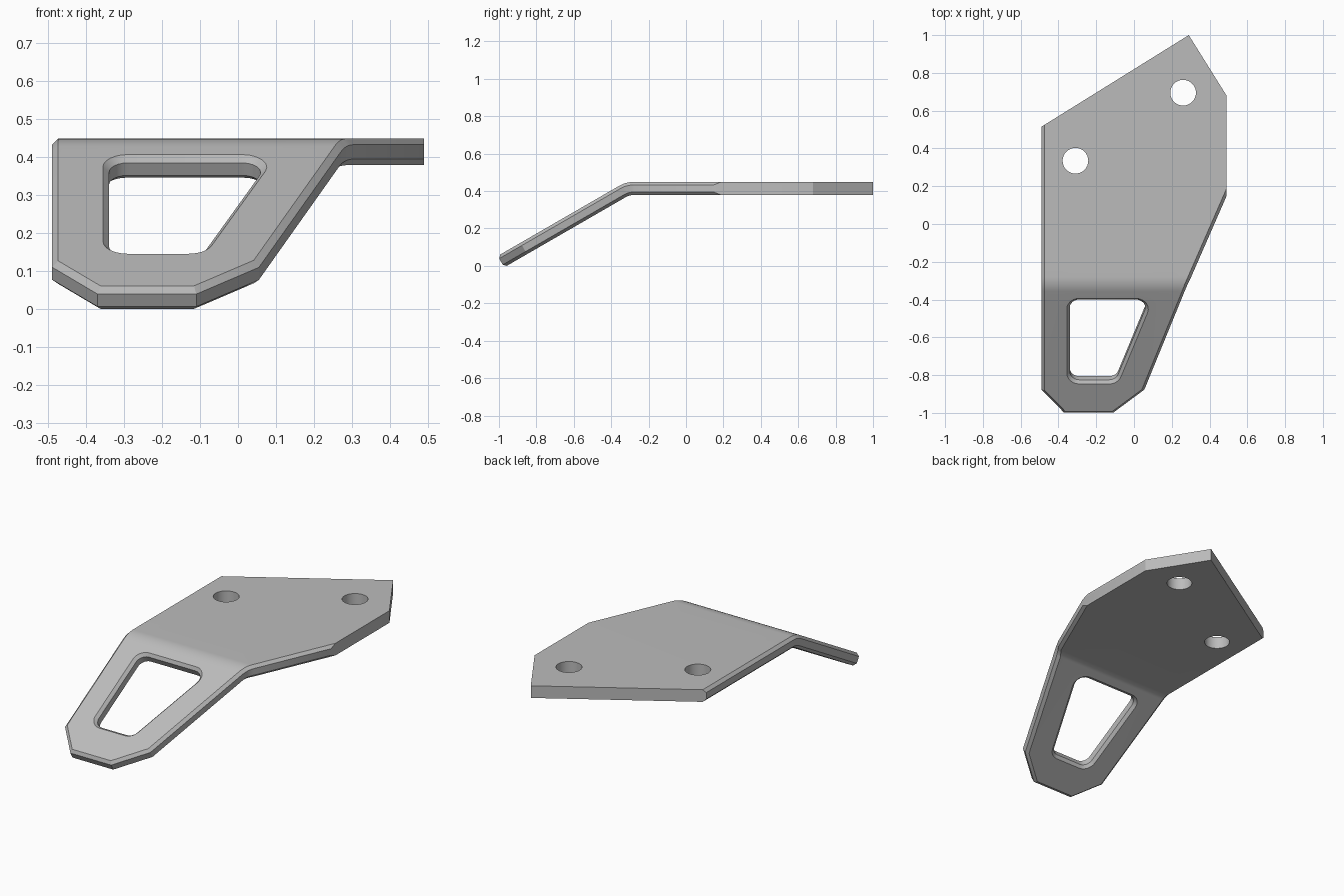
import bpy, bmesh, math
from mathutils import Vector

cube = bpy.data.objects.get("Cube")
if cube:
    bpy.data.objects.remove(cube)

TOP, THICK, CHAMFER = 0.449, 0.07, 0.016
ANGLE, RADIUS = math.radians(30), 0.16
BEND_START = -0.321 + RADIUS * math.tan(ANGLE / 2)
BEND_END = BEND_START - RADIUS * ANGLE


def offset(points, distances):
    """Move each edge of a loop to its left by its own distance."""
    result = []
    for i, p in enumerate(points):
        a = (p - points[i - 1]).normalized()
        b = (points[(i + 1) % len(points)] - p).normalized()
        da, db = distances[i - 1], distances[i]
        det = a.x * b.y - a.y * b.x
        result.append(p + (b * da - a * db) / det if abs(det) > 1e-4
                      else p + Vector((-b.y, b.x)) * db)
    return result


def rounded(points, radius, steps=6):
    """Replace each corner of a loop by an arc."""
    result = []
    for i, p in enumerate(points):
        u = (points[i - 1] - p).normalized()
        v = (points[(i + 1) % len(points)] - p).normalized()
        half = u.angle(v) / 2
        centre = p + (u + v).normalized() * radius / math.sin(half)
        start = p + u * radius / math.tan(half) - centre
        end = p + v * radius / math.tan(half) - centre
        sweep = start.angle(end)
        for k in range(steps + 1):
            t = k / steps
            arc = start * math.sin((1 - t) * sweep) + end * math.sin(t * sweep)
            result.append(centre + arc / math.sin(sweep))
    return result


def circle(x, y, radius, count=32):
    return [Vector((x + radius * math.cos(k * math.tau / count),
                    y + radius * math.sin(k * math.tau / count))) for k in range(count)]


def bend(co):
    """Fold the flat sheet down around the bend line."""
    if co.y >= BEND_START:
        return co.copy()
    a = min((BEND_START - co.y) / RADIUS, ANGLE)
    r = RADIUS - (TOP - co.z)
    rest = max(BEND_END - co.y, 0)
    return Vector((co.x,
                   BEND_START - r * math.sin(a) - rest * math.cos(a),
                   TOP - RADIUS + r * math.cos(a) - rest * math.sin(a)))


# Flat contours: plate outline, arm slot and two bolt holes
outline = [Vector(p) for p in (
    (-0.49, 0.515), (-0.49, -0.969), (-0.37, -1.111), (-0.11, -1.111),
    (0.055, -0.97), (0.285, -0.321), (0.49, 0.148), (0.49, 0.68), (0.29, 1.0))]
slot = rounded([Vector(p) for p in (
    (-0.34, -0.419), (0.081, -0.419), (-0.096, -0.91), (-0.34, -0.91))], 0.05)
contours = [(outline, [CHAMFER] * 6 + [0] * 3),
            (slot, [CHAMFER] * len(slot))]
for x, y in ((-0.31, 0.335), (0.26, 0.695)):
    hole = circle(x, y, 0.068)
    contours.append((hole, [0] * len(hole)))

# Walls with chamfered rims
bm = bmesh.new()
rims = {0: [], 3: []}
for points, distances in contours:
    inset = offset(points, distances)
    levels = [(inset, 0), (points, CHAMFER), (points, THICK - CHAMFER), (inset, THICK)]
    rings = [[bm.verts.new((p.x, p.y, TOP - d)) for p in ring] for ring, d in levels]
    n = len(points)
    for upper, lower in zip(rings, rings[1:]):
        for i in range(n):
            j = (i + 1) % n
            bm.faces.new((upper[i], lower[i], lower[j], upper[j]))
    for level in rims:
        ring = rings[level]
        rims[level] += [bm.edges.get((ring[i], ring[(i + 1) % n])) for i in range(n)]

# Top and bottom faces with openings
for edges in rims.values():
    bmesh.ops.triangle_fill(bm, edges=edges, use_beauty=True, normal=(0, 0, 1))

# Cut across the bend, then fold
CUTS = 8
for k in range(CUTS + 1):
    y = BEND_START + (BEND_END - BEND_START) * k / CUTS
    bmesh.ops.bisect_plane(bm, geom=bm.verts[:] + bm.edges[:] + bm.faces[:], dist=1e-5,
                           plane_co=(0, y, 0), plane_no=(0, 1, 0))
for v in bm.verts:
    v.co = bend(v.co)
bmesh.ops.recalc_face_normals(bm, faces=bm.faces[:])

mesh = bpy.data.meshes.new("bent_bracket_plate")
bm.to_mesh(mesh)
bm.free()
plate = bpy.data.objects.new("bent_bracket_plate", mesh)
bpy.context.collection.objects.link(plate)

# Plain grey metal
grey = bpy.data.materials.new("plain_grey")
grey.use_nodes = True
colour = (0.5, 0.5, 0.5, 1)
grey.diffuse_color = colour
grey.node_tree.nodes["Principled BSDF"].inputs["Base Color"].default_value = colour
mesh.materials.append(grey)

bpy.ops.object.select_all(action='DESELECT')
plate.select_set(True)
bpy.context.view_layer.objects.active = plate
bpy.ops.object.shade_smooth_by_angle(angle=math.radians(25))
